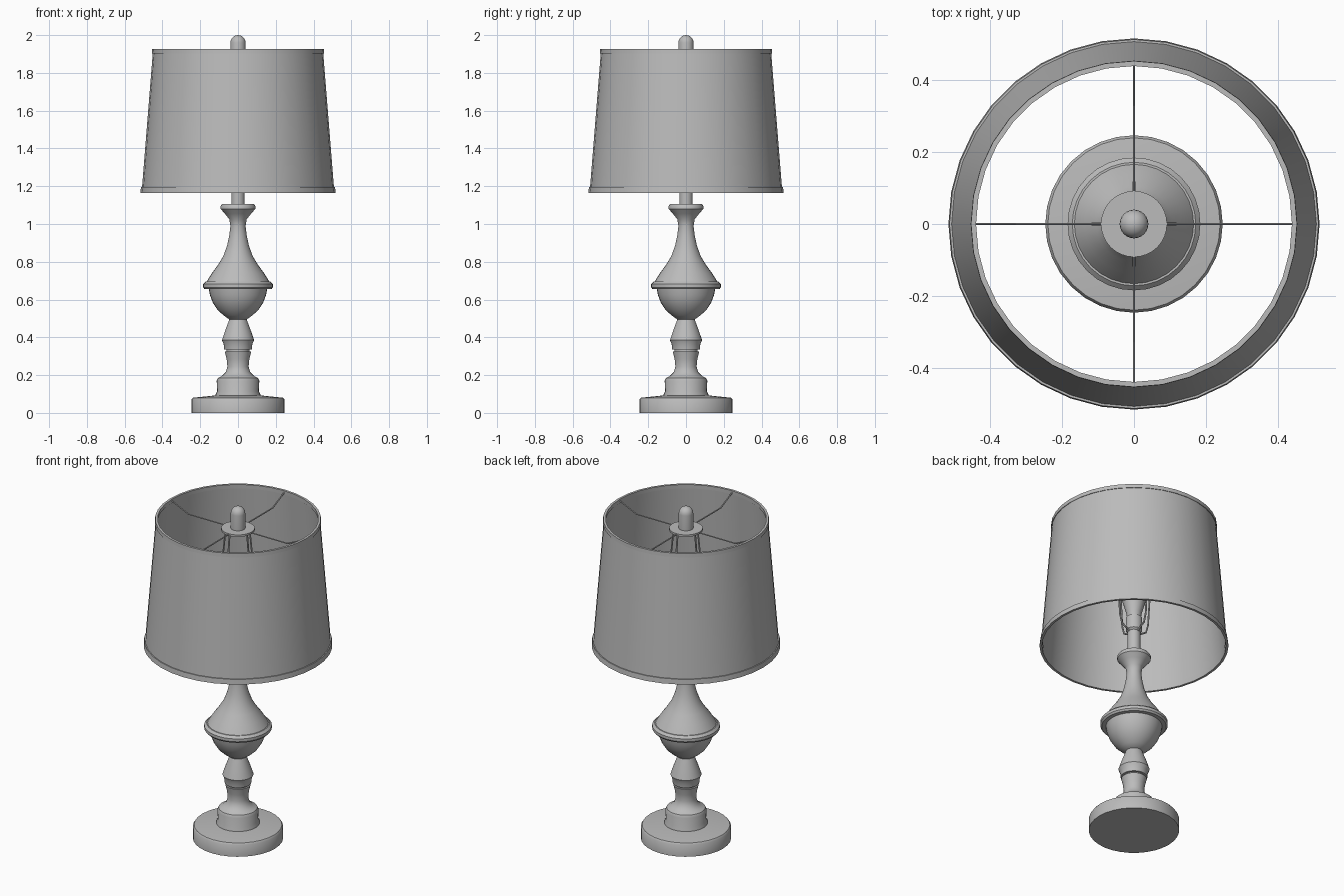
import bpy, bmesh, math
from mathutils import Matrix, Vector

if "Cube" in bpy.data.objects:
    bpy.data.objects.remove(bpy.data.objects["Cube"])

grey = bpy.data.materials.new("plain_grey")
grey.use_nodes = True
COLOUR = (0.5, 0.5, 0.5, 1)
grey.diffuse_color = COLOUR
grey.node_tree.nodes["Principled BSDF"].inputs["Base Color"].default_value = COLOUR


def finish(name, bm, angle=35):
    mesh = bpy.data.meshes.new(name)
    bmesh.ops.recalc_face_normals(bm, faces=bm.faces)
    bm.to_mesh(mesh)
    bm.free()
    mesh.materials.append(grey)
    ob = bpy.data.objects.new(name, mesh)
    bpy.context.collection.objects.link(ob)
    bpy.ops.object.select_all(action="DESELECT")
    ob.select_set(True)
    bpy.context.view_layer.objects.active = ob
    bpy.ops.object.shade_smooth_by_angle(angle=math.radians(angle))
    return ob


def lathe(name, profile, sides=32, closed=False):
    """Spin a (radius, height) profile about the z axis."""
    bm = bmesh.new()
    verts = [bm.verts.new((r, 0, z)) for r, z in profile]
    edges = [bm.edges.new(pair) for pair in zip(verts, verts[1:])]
    if closed:
        edges.append(bm.edges.new((verts[-1], verts[0])))
    bmesh.ops.spin(bm, geom=verts + edges, cent=(0, 0, 0), axis=(0, 0, 1),
                   angle=math.tau, steps=sides, use_duplicate=False)
    bmesh.ops.remove_doubles(bm, verts=bm.verts, dist=0.0005)
    return finish(name, bm)


def wires(name, path, radius, count=4):
    """Repeat a bent rod, given as (radius, height) points, about the z axis."""
    bm = bmesh.new()
    for i in range(count):
        turn = Matrix.Rotation(i * math.tau / count, 3, "Z")
        points = [turn @ Vector((r, 0, z)) for r, z in path]
        for a, b in zip(points, points[1:]):
            d = b - a
            place = Matrix.Translation((a + b) / 2) @ d.to_track_quat("Z", "Y").to_matrix().to_4x4()
            bmesh.ops.create_cone(bm, cap_ends=True, segments=6, radius1=radius, radius2=radius,
                                  depth=d.length + radius, matrix=place)
    return finish(name, bm)


# Base and lower foot
lathe("base_plate", [(0, 0), (.247, 0), (.247, .07), (.24, .08), (.125, .092), (0, .092)])
lathe("foot", [(0, .085), (.118, .085), (.118, .1), (.11, .115), (.113, .17), (.106, .185),
               (.085, .195), (.065, .215), (.056, .245), (.06, .285), (.07, .325), (0, .325)])

# Turned column
lathe("lower_stem", [(0, .32), (.06, .32), (.06, .335), (.073, .335), (.076, .365), (.085, .385),
                     (.07, .43), (.046, .495), (0, .5)])
lathe("bowl", [(0, .49), (.046, .495), (.075, .515), (.108, .545), (.134, .585), (.149, .625),
               (.155, .66), (0, .66)])
lathe("flange", [(0, .655), (.177, .655), (.185, .665), (.185, .682), (.172, .695), (0, .695)])
lathe("neck", [(0, .69), (.168, .692), (.138, .74), (.105, .785), (.078, .83), (.058, .885),
               (.046, .94), (.04, .99), (.046, 1.025), (.07, 1.055), (.092, 1.08),
               (.092, 1.095), (.085, 1.105), (0, 1.105)])

# Fitting and bulb
lathe("socket_tube", [(0, 1.1), (.035, 1.1), (.035, 1.25), (.045, 1.26), (.045, 1.34), (0, 1.34)], 24)
lathe("bulb", [(0, 1.33), (.036, 1.33), (.042, 1.37), (.062, 1.44), (.08, 1.51), (.083, 1.56),
               (.07, 1.62), (.04, 1.655), (0, 1.665)], 24)

# Harp, top disc, spokes and finial
wires("harp", [(.035, 1.25), (.085, 1.28), (.1, 1.33), (.115, 1.55), (.08, 1.86)], .005)
lathe("top_disc", [(0, 1.858), (.092, 1.858), (.092, 1.87), (0, 1.87)])
wires("shade_spokes", [(.442, 1.915), (.33, 1.864), (.08, 1.864)], .004)
dome = [(.04 * math.cos(a), 1.96 + .04 * math.sin(a)) for a in (i * math.pi / 10 for i in range(6))]
lathe("finial", [(0, 1.865), (.04, 1.865)] + dome, 24)

# Open tapered shade with trim at both rims
lathe("shade", [(.51, 1.17), (.45, 1.92), (.443, 1.92), (.503, 1.17)], 36, True)
lathe("top_trim", [(.455, 1.903), (.454, 1.926), (.44, 1.926), (.441, 1.903)], 36, True)
lathe("bottom_trim", [(.517, 1.165), (.514, 1.195), (.5, 1.195), (.503, 1.165)], 36, True)
